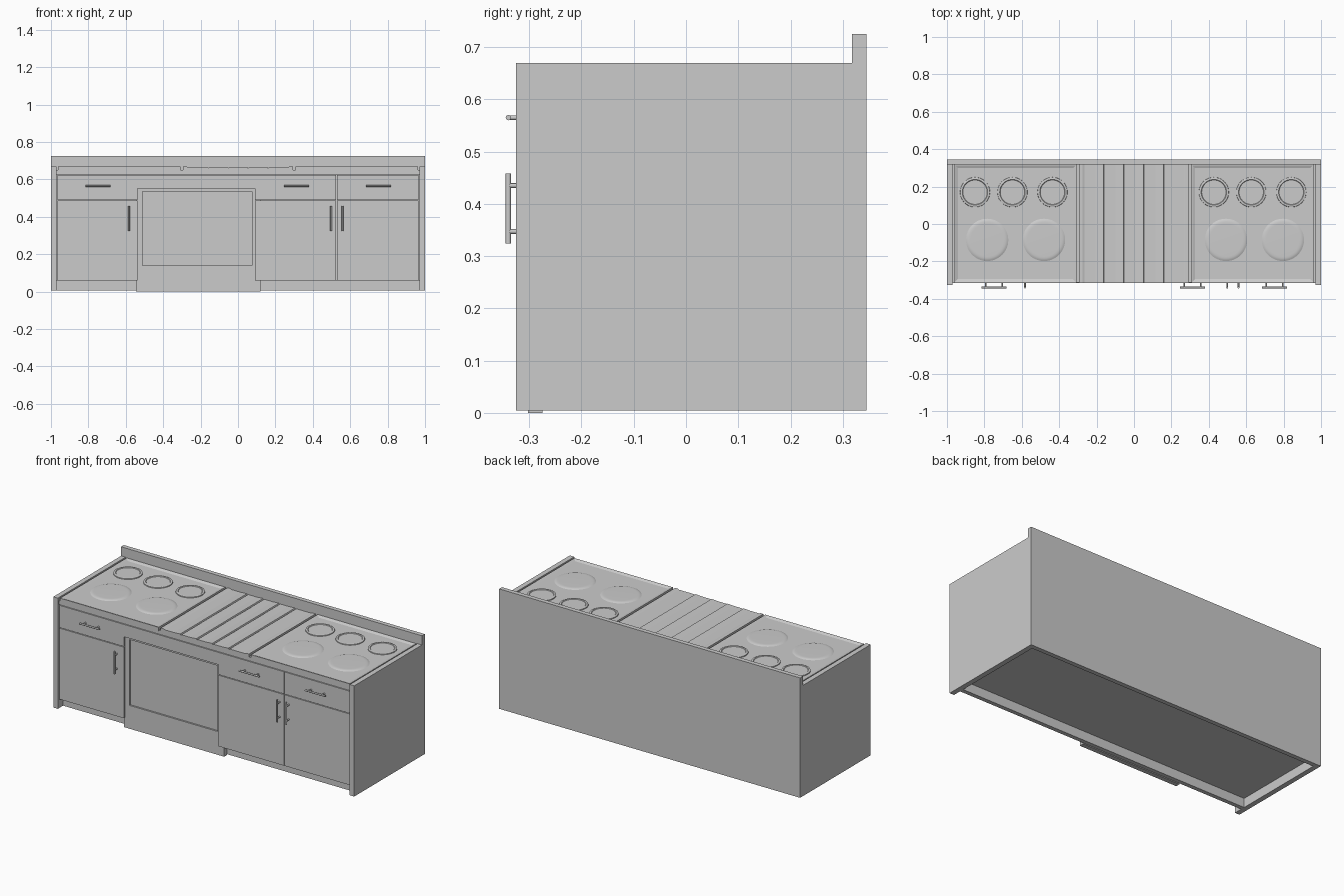
import bpy, bmesh, math
from mathutils import Vector

if "Cube" in bpy.data.objects:
    bpy.data.objects.remove(bpy.data.objects["Cube"])


def finish(name, bm, smooth=False):
    bmesh.ops.recalc_face_normals(bm, faces=bm.faces[:])
    me = bpy.data.meshes.new(name)
    bm.to_mesh(me)
    bm.free()
    ob = bpy.data.objects.new(name, me)
    bpy.context.collection.objects.link(ob)
    if smooth:
        bpy.ops.object.select_all(action='DESELECT')
        ob.select_set(True)
        bpy.context.view_layer.objects.active = ob
        bpy.ops.object.shade_smooth_by_angle(angle=math.radians(35))
    return ob


def box_bm(x0, x1, y0, y1, z0, z1):
    bm = bmesh.new()
    bmesh.ops.create_cube(bm, size=1)
    for v in bm.verts:
        v.co = Vector(((x0 + x1) / 2 + v.co.x * (x1 - x0),
                       (y0 + y1) / 2 + v.co.y * (y1 - y0),
                       (z0 + z1) / 2 + v.co.z * (z1 - z0)))
    return bm


def box(name, *dims):
    return finish(name, box_bm(*dims))


def add_rod(bm, a, b, r):
    a, b = Vector(a), Vector(b)
    d = b - a
    mat = d.to_track_quat('Z', 'Y').to_matrix().to_4x4()
    mat.translation = (a + b) / 2
    bmesh.ops.create_cone(bm, cap_ends=True, segments=16, radius1=r, radius2=r,
                          depth=d.length, matrix=mat)


def handle(name, x, z, axis):
    # round bar on two posts
    bm = bmesh.new()
    c, d = Vector((x, -0.340, z)), Vector(axis)
    add_rod(bm, c - d * 0.067, c + d * 0.067, 0.005)
    for s in (-1, 1):
        p = c + d * 0.044 * s
        add_rod(bm, p, p + Vector((0, 0.028, 0)), 0.0045)
    finish(name, bm, True)


def lathe(name, x, y, profile):
    bm = bmesh.new()
    vs = [bm.verts.new((r, 0, z)) for r, z in profile]
    es = [bm.edges.new(p) for p in zip(vs, vs[1:])]
    bmesh.ops.spin(bm, geom=vs + es, cent=(0, 0, 0), axis=(0, 0, 1),
                   angle=math.tau, steps=48)
    bmesh.ops.remove_doubles(bm, verts=bm.verts[:], dist=1e-5)
    bmesh.ops.translate(bm, verts=bm.verts[:], vec=(x, y, 0))
    finish(name, bm, True)


# cabinet shell
for side, s in (("left", -1), ("right", 1)):
    xs = sorted((s * 0.97, s))
    box(side + "_side_panel", *xs, -0.325, 0.345, 0.005, 0.67)
box("back_splash", -1, 1, 0.318, 0.345, 0.005, 0.725)
box("carcass", -0.97, 0.97, -0.29, 0.318, 0.06, 0.63)
box("toe_kick", -0.97, 0.97, -0.275, -0.25, 0.005, 0.06)
box("counter_rail", -0.97, 0.97, -0.313, 0.318, 0.627, 0.65)

# doors and drawers
FRONT, BACK = -0.315, -0.29
for name, x0, x1, pull in (("left", -0.966, -0.538, -0.583),
                           ("middle", 0.092, 0.525, 0.498),
                           ("right", 0.529, 0.966, 0.559)):
    box(name + "_door", x0, x1, FRONT, BACK, 0.06, 0.487)
    box(name + "_drawer", x0, x1, FRONT, BACK, 0.491, 0.624)
    handle(name + "_drawer_handle", (x0 + x1) / 2 + 0.004, 0.565, (1, 0, 0))
    handle(name + "_door_handle", pull, 0.391, (0, 0, 1))

# oven front with recessed window and control fascia
oven = box("oven_front", -0.545, 0.12, -0.302, -0.275, 0.0, 0.56)
cutter = box("window_cutter", -0.51, 0.075, -0.33, -0.292, 0.14, 0.535)
cutter.hide_render = True
cutter.hide_viewport = True
mod = oven.modifiers.new("window", 'BOOLEAN')
mod.operation = 'DIFFERENCE'
mod.object = cutter
mod.solver = 'EXACT'
box("oven_fascia", -0.538, 0.092, FRONT, BACK, 0.55, 0.624)

# sunken hob trays
RING = [(0.081, 0.658), (0.079, 0.6665), (0.074, 0.668), (0.068, 0.668),
        (0.065, 0.665), (0, 0.665)]
DISH = [(0.118, 0.660), (0.112, 0.6625), (0.106, 0.6655), (0.098, 0.6672),
        (0.088, 0.6675), (0, 0.6675)]
for side, x0, x1 in (("left", -0.962, -0.307), ("right", 0.307, 0.962)):
    bm = box_bm(x0, x1, -0.315, 0.318, 0.645, 0.668)
    bm.normal_update()
    top = [f for f in bm.faces if f.normal.z > 0.9]
    bmesh.ops.inset_region(bm, faces=top, thickness=0.008)
    bmesh.ops.inset_region(bm, faces=top, thickness=0.02, depth=-0.006)
    finish(side + "_hob_tray", bm)
    mid = -0.645 if side == "left" else 0.632
    for i, dx in enumerate((-0.205, -0.005, 0.209)):
        lathe(f"{side}_small_burner_{i}", mid + dx, 0.17, RING)
    for i, dx in enumerate((-0.14, 0.164)):
        lathe(f"{side}_large_burner_{i}", mid + dx, -0.085, DISH)

# grooved griddle plate: profile across x, extruded in depth
pts = [(-0.293, 0.645), (-0.293, 0.668), (-0.275, 0.668), (-0.265, 0.664)]
for gx in (-0.16, -0.053, 0.053, 0.16):
    pts += [(gx - 0.045, 0.664), (gx - 0.003, 0.667), (gx, 0.660), (gx + 0.006, 0.664)]
pts += [(0.265, 0.664), (0.275, 0.668), (0.293, 0.668), (0.293, 0.645)]
bm = bmesh.new()
face = bm.faces.new([bm.verts.new((x, -0.315, z)) for x, z in pts])
ext = bmesh.ops.extrude_face_region(bm, geom=[face])
bmesh.ops.translate(bm, vec=(0, 0.633, 0),
                    verts=[g for g in ext["geom"] if isinstance(g, bmesh.types.BMVert)])
finish("griddle_plate", bm)
